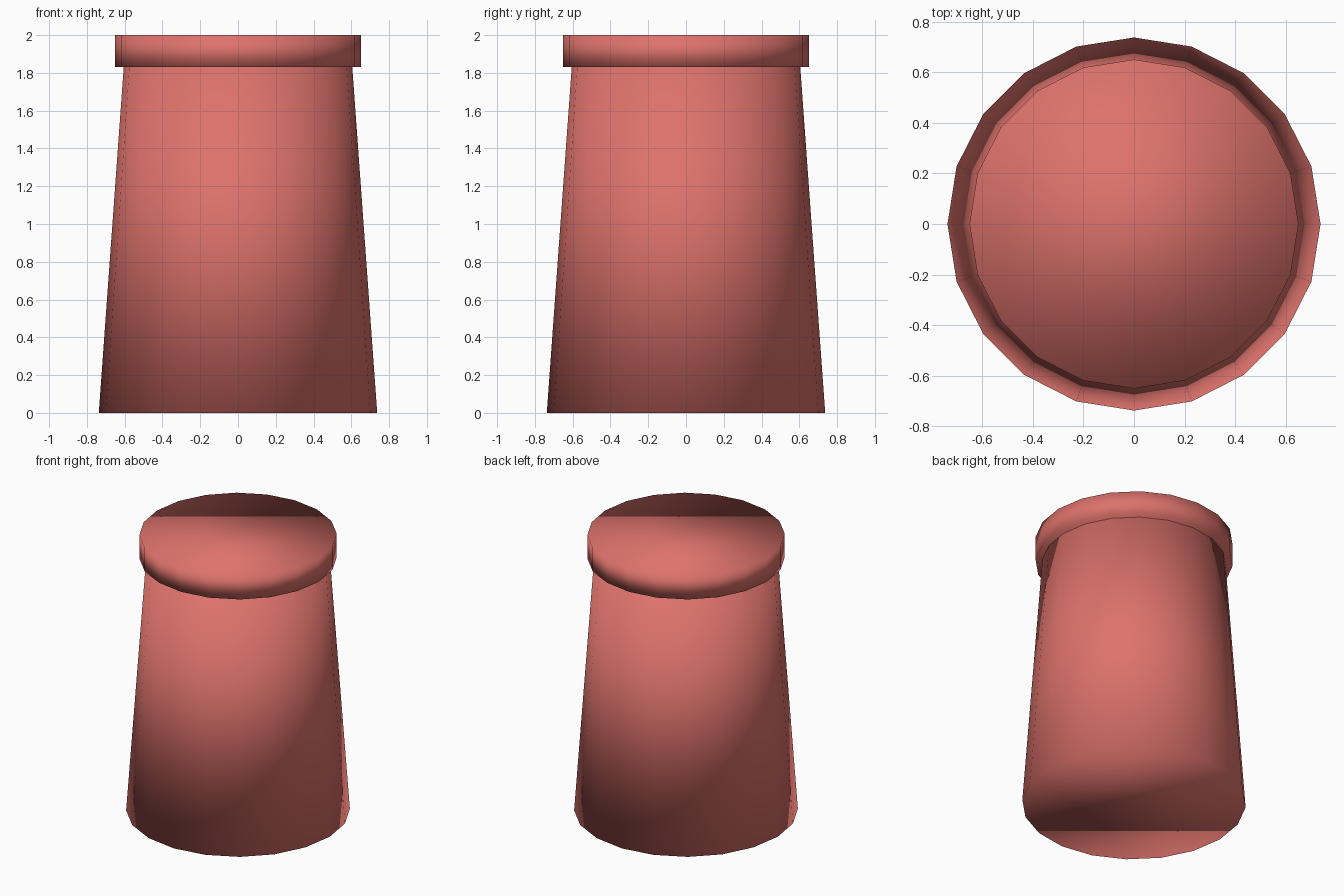
import bpy

if "Cube" in bpy.data.objects:
    bpy.data.objects.remove(bpy.data.objects["Cube"])

SIDES = 20

red = bpy.data.materials.new("soft_red")
red.diffuse_color = (0.73, 0.17, 0.15, 1)
red.use_nodes = True
red.node_tree.nodes["Principled BSDF"].inputs["Base Color"].default_value = red.diffuse_color


def frustum(name, r_bottom, r_top, z0, z1):
    """Capped 20-sided round part, smooth shaded, with a corner on the x axis."""
    bpy.ops.mesh.primitive_cone_add(
        vertices=SIDES, radius1=r_bottom, radius2=r_top, depth=z1 - z0,
        end_fill_type='NGON', location=(0, 0, (z0 + z1) / 2))
    obj = bpy.context.object
    obj.name = name
    obj.data.materials.append(red)
    bpy.ops.object.shade_smooth()
    return obj


# Tapered body, wider at the foot
frustum("body", 0.737, 0.605, 0.0, 1.83)

# Overhanging flat lid
frustum("lid", 0.65, 0.65, 1.83, 2.0)
